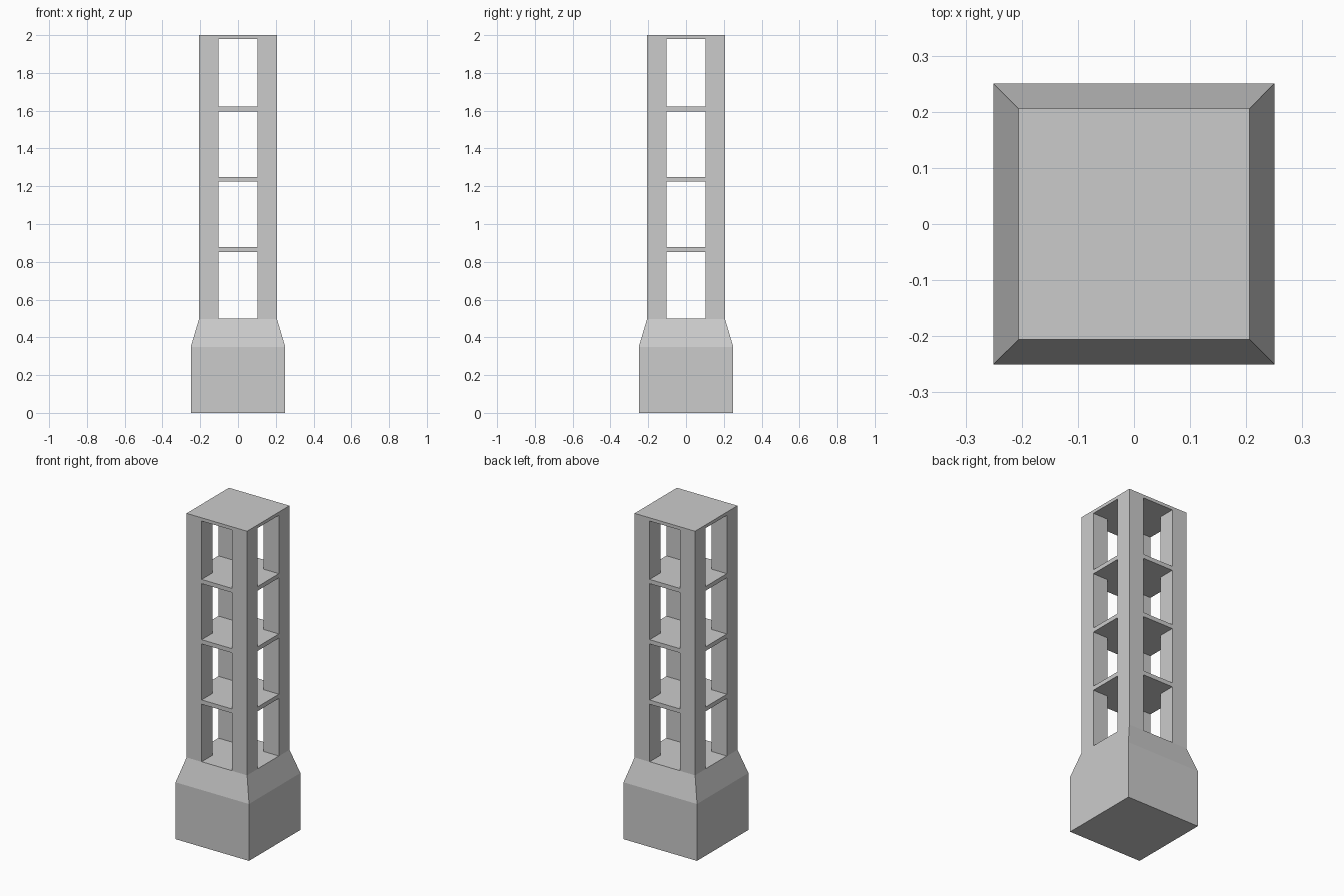
import bpy, bmesh

if "Cube" in bpy.data.objects:
    bpy.data.objects.remove(bpy.data.objects["Cube"])

BASE, SHAFT, GAP = 0.25, 0.206, 0.103      # half widths: foot, shaft, window
STOREYS = [(0.499, 0.853), (0.879, 1.224), (1.25, 1.595), (1.621, 1.98)]

grey = bpy.data.materials.new("light grey")
grey.diffuse_color = (0.6, 0.6, 0.6, 1)
grey.use_nodes = True
grey.node_tree.nodes["Principled BSDF"].inputs["Base Color"].default_value = grey.diffuse_color


def loft(name, rings):
    """Skin a stack of outlines (list of xy points, z) and cap both ends."""
    bm = bmesh.new()
    loops = [[bm.verts.new((x, y, z)) for x, y in pts] for pts, z in rings]
    n = len(loops[0])
    for a, b in zip(loops, loops[1:]):
        for i in range(n):
            j = (i + 1) % n
            bm.faces.new((a[i], a[j], b[j], b[i]))
    bm.faces.new(loops[0][::-1])
    bm.faces.new(loops[-1])
    bmesh.ops.recalc_face_normals(bm, faces=bm.faces)
    mesh = bpy.data.meshes.new(name)
    bm.to_mesh(mesh)
    bm.free()
    mesh.materials.append(grey)
    ob = bpy.data.objects.new(name, mesh)
    bpy.context.collection.objects.link(ob)
    return ob


def square(h):
    return [(-h, -h), (h, -h), (h, h), (-h, h)]


def cross(g, r):
    return [(-g, -r), (g, -r), (g, -g), (r, -g), (r, g), (g, g),
            (g, r), (-g, r), (-g, g), (-r, g), (-r, -g), (-g, -g)]


# Tower: square foot, sloped shoulder and straight shaft
tower = loft("tower", [(square(BASE), 0), (square(BASE), 0.35),
                       (square(SHAFT), 0.498), (square(SHAFT), 2.0)])

# Cross-shaped openings leave four corner posts and thin floors
for low, high in STOREYS:
    cutter = loft("window_cutter", [(cross(GAP, 0.4), low), (cross(GAP, 0.4), high)])
    cutter.hide_render = True
    mod = tower.modifiers.new("windows", 'BOOLEAN')
    mod.operation = 'DIFFERENCE'
    mod.solver = 'EXACT'
    mod.object = cutter
    bpy.context.view_layer.objects.active = tower
    bpy.ops.object.modifier_apply(modifier=mod.name)
    bpy.data.objects.remove(cutter)
